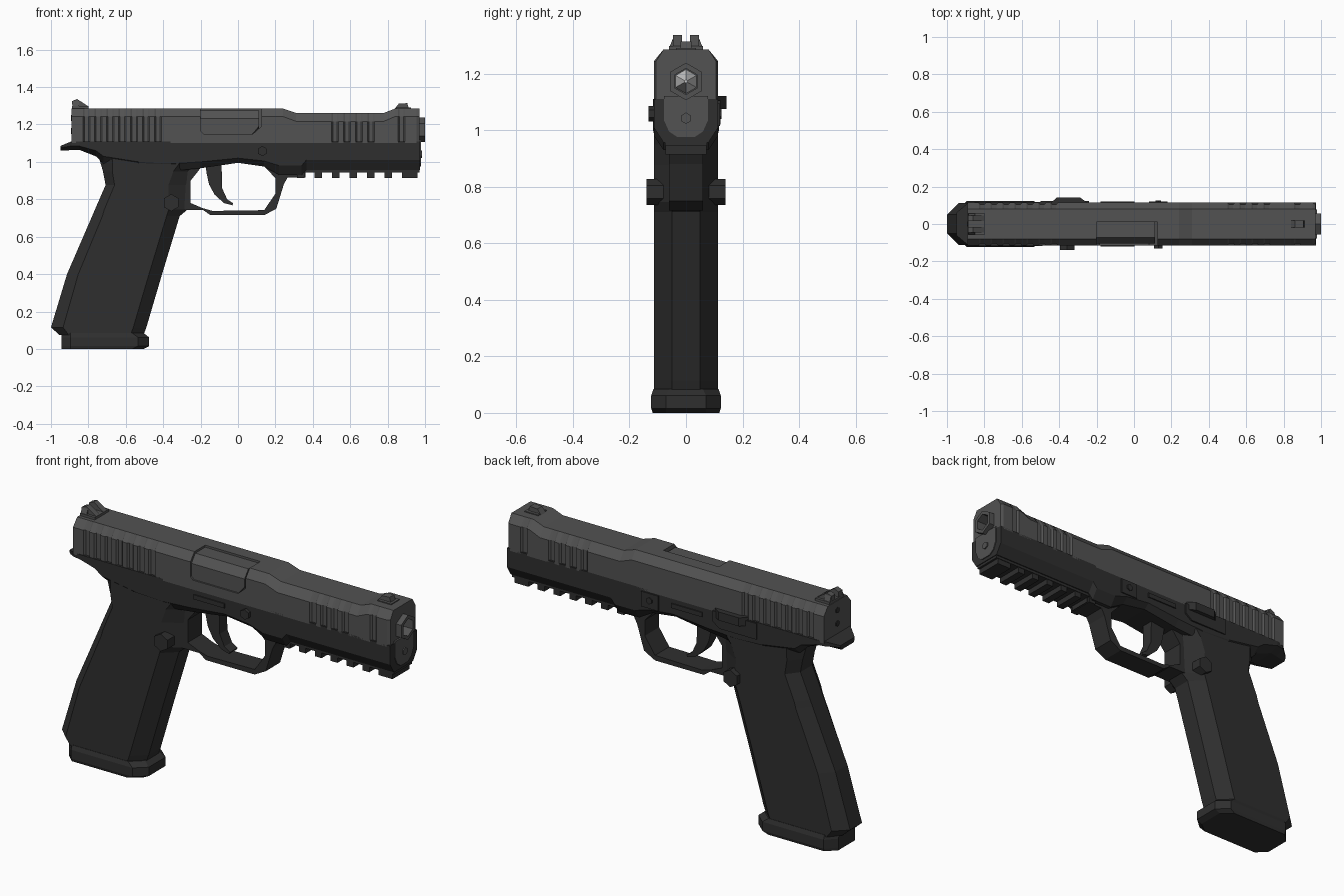
import bpy, bmesh, math


def material(name, v):
    m = bpy.data.materials.new(name)
    m.diffuse_color = (v, v, v, 1)
    return m


STEEL = material("slide grey", 0.085)
POLYMER = material("frame black", 0.028)
SILVER = material("bright metal", 0.6)


def loft(name, rings, mat):
    """Skin a closed solid through rings of equal point count."""
    bm = bmesh.new()
    loops = [[bm.verts.new(p) for p in r] for r in rings]
    n = len(loops[0])
    for a, b in zip(loops, loops[1:]):
        for i in range(n):
            j = (i + 1) % n
            bm.faces.new((a[i], a[j], b[j], b[i]))
    bm.faces.new(loops[0][::-1])
    bm.faces.new(loops[-1])
    bmesh.ops.recalc_face_normals(bm, faces=bm.faces)
    me = bpy.data.meshes.new(name)
    bm.to_mesh(me)
    bm.free()
    me.materials.append(mat)
    ob = bpy.data.objects.new(name, me)
    bpy.context.collection.objects.link(ob)
    return ob


def prism(name, pts, y0, y1, mat):
    """Side outline (x, z) extruded across y."""
    return loft(name, [[(x, y, z) for x, z in pts] for y in (y0, y1)], mat)


def box(name, x0, x1, y0, y1, z0, z1, mat):
    return prism(name, [(x0, z0), (x1, z0), (x1, z1), (x0, z1)], y0, y1, mat)


def circle(r, n=6):
    return [(r * math.sin(math.tau * i / n), r * math.cos(math.tau * i / n)) for i in range(n)]


def rod(name, x0, x1, z, r0, r1, mat, y=0):
    """Six-sided rod along x."""
    return loft(name, [[(x, y + a, z + b) for a, b in circle(r)]
                       for x, r in ((x0, r0), (x1, r1))], mat)


def pin(name, x, z, r, y0, y1, mat):
    return prism(name, [(x + a, z + b) for a, b in circle(r)], y0, y1, mat)


def cut(ob, cutter):
    m = ob.modifiers.new("cut", 'BOOLEAN')
    m.operation = 'DIFFERENCE'
    m.solver = 'EXACT'
    m.object = cutter
    cutter.hide_render = True
    cutter.hide_viewport = True


def interp(keys, x):
    for a, b in zip(keys, keys[1:]):
        if x <= b[0]:
            t = (x - a[0]) / (b[0] - a[0])
            return [p + (q - p) * t for p, q in zip(a, b)][1:]
    return keys[-1][1:]


# slide: lofted along x, with grip serrations as narrower stations
TOP = [(-0.89, 1.285, 1.243), (0.24, 1.285, 1.243), (0.31, 1.262, 1.217),
       (0.78, 1.262, 1.217), (0.84, 1.285, 1.243), (0.97, 1.285, 1.243)]
W = 0.114
stations = [(k[0], W) for k in TOP[:-1]] + [(0.955, W), (0.97, W - 0.008)]
for start, count in ((-0.83, 7), (0.50, 4), (0.855, 1)):
    for i in range(count):
        s = start + i * 0.064
        stations += [(s, W), (s + 0.008, W - 0.01), (s + 0.03, W - 0.01), (s + 0.038, W)]
rings = []
for x, w in sorted(stations):
    zt, zc = interp(TOP, x)
    half = [(w, 1.10), (w, zc), (0.08, zt)]
    rings.append([(x, y, z) for y, z in half] + [(x, -y, z) for y, z in half[::-1]])
slide = loft("slide", rings, STEEL)

# ejection port with barrel hood inside
port = [(-0.2, 1.32), (-0.2, 1.165), (-0.185, 1.15), (0.08, 1.15), (0.125, 1.19), (0.125, 1.32)]
cut(slide, prism("port_cutter", port, -0.2, 0.01, STEEL))
loft("barrel_hood", [[(x, 0.02, 1.14), (x, -0.105, z), (x, -0.105, 1.232), (x, -0.073, 1.274),
                      (x, 0.02, 1.274)] for x, z in ((-0.21, 1.14), (0.07, 1.14), (0.112, 1.19))], STEEL)

# barrel with open bore
cut(slide, rod("barrel_cutter", 0.6, 1.1, 1.172, 0.058, 0.058, STEEL))
barrel = rod("barrel", 0.59, 1.0, 1.172, 0.066, 0.066, STEEL)
cut(barrel, rod("bore_cutter", 0.7, 1.1, 1.172, 0.046, 0.046, STEEL))
rod("bore_tip", 0.69, 0.8, 1.172, 0.046, 0.006, SILVER)

# spring housing under the barrel, and the guide rod end
lobe = [(0.078, 1.12), (0.078, 1.035), (0.06, 0.995), (0.03, 0.975)]
lobe += [(-y, z) for y, z in lobe[::-1]]
loft("spring_housing", [[(x, y, z) for y, z in lobe] for x in (0.9, 0.979)], STEEL)
rod("guide_rod", 0.9, 0.985, 1.042, 0.02, 0.02, STEEL)
for z in (1.235, 1.165):
    rod("rear_plate_hole", -0.894, -0.88, z, 0.016, 0.016, POLYMER)

# sights
rear = [(-0.885, 1.28), (-0.887, 1.325), (-0.86, 1.336), (-0.802, 1.298), (-0.80, 1.28)]
box("rear_sight_base", -0.887, -0.80, -0.06, 0.06, 1.28, 1.298, STEEL)
for s in (-1, 1):
    prism("rear_sight_post", rear, s * 0.015, s * 0.046, STEEL)
    loft("rear_sight_shoulder", [[(x, s * 0.046, 1.29), (x, s * 0.06, 1.29), (x, s * 0.046, 1.325)]
                                 for x in (-0.885, -0.85)], STEEL)
prism("front_sight", [(0.835, 1.28), (0.86, 1.312), (0.905, 1.314), (0.915, 1.28)], -0.02, 0.02, STEEL)
box("front_sight_base", 0.845, 0.925, -0.035, 0.035, 1.28, 1.29, STEEL)

# frame upper: x, top z, side-chamfer z, bottom z, half width, bottom half width
FRAME = [(-0.95, 1.085, 1.075, 1.06, 0.06, 0.05), (-0.89, 1.11, 1.085, 1.063, 0.11, 0.06),
         (-0.85, 1.11, 1.085, 1.065, 0.117, 0.065), (-0.76, 1.11, 1.06, 1.03, 0.117, 0.06),
         (-0.72, 1.11, 1.03, 0.99, 0.117, 0.07), (-0.53, 1.11, 1.0, 0.96, 0.117, 0.09),
         (-0.36, 1.11, 0.99, 0.95, W, 0.09), (-0.2, 1.11, 1.0, 0.966, W, 0.085),
         (0.0, 1.11, 1.02, 0.995, W, 0.085), (0.14, 1.11, 1.005, 0.975, W, 0.08),
         (0.22, 1.11, 0.98, 0.93, W, 0.08), (0.34, 1.11, 0.98, 0.93, W, 0.08),
         (0.365, 1.11, 1.01, 0.957, W, 0.08), (0.974, 1.11, 1.01, 0.957, W, 0.08)]
rings = []
for x, zt, zc, zb, w, wb in FRAME:
    half = [(w, zt), (w, zc), (wb, zb)]
    rings.append([(x, y, z) for y, z in half] + [(x, -y, z) for y, z in half[::-1]])
loft("frame", rings, POLYMER)

# accessory rail
box("rail_base", 0.33, 0.97, -0.075, 0.075, 0.943, 0.965, POLYMER)
for i in range(7):
    x = 0.315 + i * 0.0935
    box("rail_tooth", x, x + (0.085 if i == 6 else 0.042) - 0.002, -0.072, 0.072, 0.914, 0.95, POLYMER)

# grip: z, back x, front x, back chamfer, front chamfer
GRIP = [(0.075, -0.955, -0.505, 0.05, 0.07), (0.115, -1.0, -0.49, 0.065, 0.07),
        (0.40, -0.914, -0.406, 0.06, 0.07), (0.71, -0.78, -0.312, 0.055, 0.07),
        (0.745, -0.765, -0.27, 0.05, 0.10), (0.876, -0.708, -0.262, 0.048, 0.11),
        (0.95, -0.722, -0.255, 0.05, 0.09), (1.01, -0.74, -0.24, 0.07, 0.06),
        (1.06, -0.78, -0.24, 0.07, 0.06)]


def grip_ring(z, xb, xf, cb, cf, w=0.113, e=0.05):
    half = [(xb, e), (xb + cb, w), (xf - cf, w), (xf, e)]
    return [(x, y, z) for x, y in half] + [(x, -y, z) for x, y in half[::-1]]


loft("grip", [grip_ring(*g) for g in GRIP], POLYMER)
loft("magazine_base", [grip_ring(0, -0.945, -0.505, 0.05, 0.06, 0.118, 0.07),
                       grip_ring(0.015, -0.945, -0.475, 0.05, 0.06, 0.123, 0.07),
                       grip_ring(0.062, -0.945, -0.475, 0.05, 0.06, 0.123, 0.07),
                       grip_ring(0.085, -0.945, -0.505, 0.05, 0.06, 0.115, 0.06)], POLYMER)

# trigger guard and trigger
GUARD = [(0.36, 0.917), (0.265, 0.917), (0.245, 0.88), (0.205, 0.75), (0.14, 0.715),
         (-0.147, 0.715), (-0.185, 0.742), (-0.32, 0.742), (-0.32, 0.99), (-0.19, 0.98),
         (-0.253, 0.90), (-0.253, 0.78), (-0.19, 0.753), (-0.136, 0.738), (0.14, 0.742),
         (0.2, 0.83), (0.2, 0.913), (0.14, 0.977), (0.15, 1.0), (0.36, 1.0)]
prism("trigger_guard", GUARD, -0.06, 0.06, POLYMER)
prism("trigger", [(-0.175, 1.0), (-0.168, 0.94), (-0.155, 0.88), (-0.125, 0.825), (-0.075, 0.78),
                  (-0.03, 0.768), (-0.025, 0.778), (-0.058, 0.80), (-0.085, 0.86),
                  (-0.088, 1.0)], -0.032, 0.032, POLYMER)

# controls on both sides
for s in (-1, 1):
    pin("magazine_release", -0.357, 0.782, 0.046, s * 0.08, s * 0.14, POLYMER)
    box("side_plate", -0.178, 0.003, s * 0.1, s * 0.12, 1.053, 1.077, POLYMER)
pin("takedown_pin", 0.13, 1.058, 0.027, -0.132, 0.0, POLYMER)
box("takedown_plate", 0.08, 0.18, 0.1, 0.12, 1.015, 1.095, POLYMER)
pin("takedown_pin_end", 0.13, 1.058, 0.018, 0.1, 0.126, POLYMER)
prism("lever_plate", [(-0.50, 1.02), (-0.28, 1.02), (-0.24, 1.05), (-0.24, 1.105), (-0.50, 1.105)],
      0.1, 0.122, POLYMER)
lever = [(-0.46, 0.1), (-0.41, 0.143), (-0.29, 0.143), (-0.23, 0.1)]
loft("slide_lever", [[(x, y, z) for x, y in lever] for z in (1.075, 1.12)], POLYMER)
